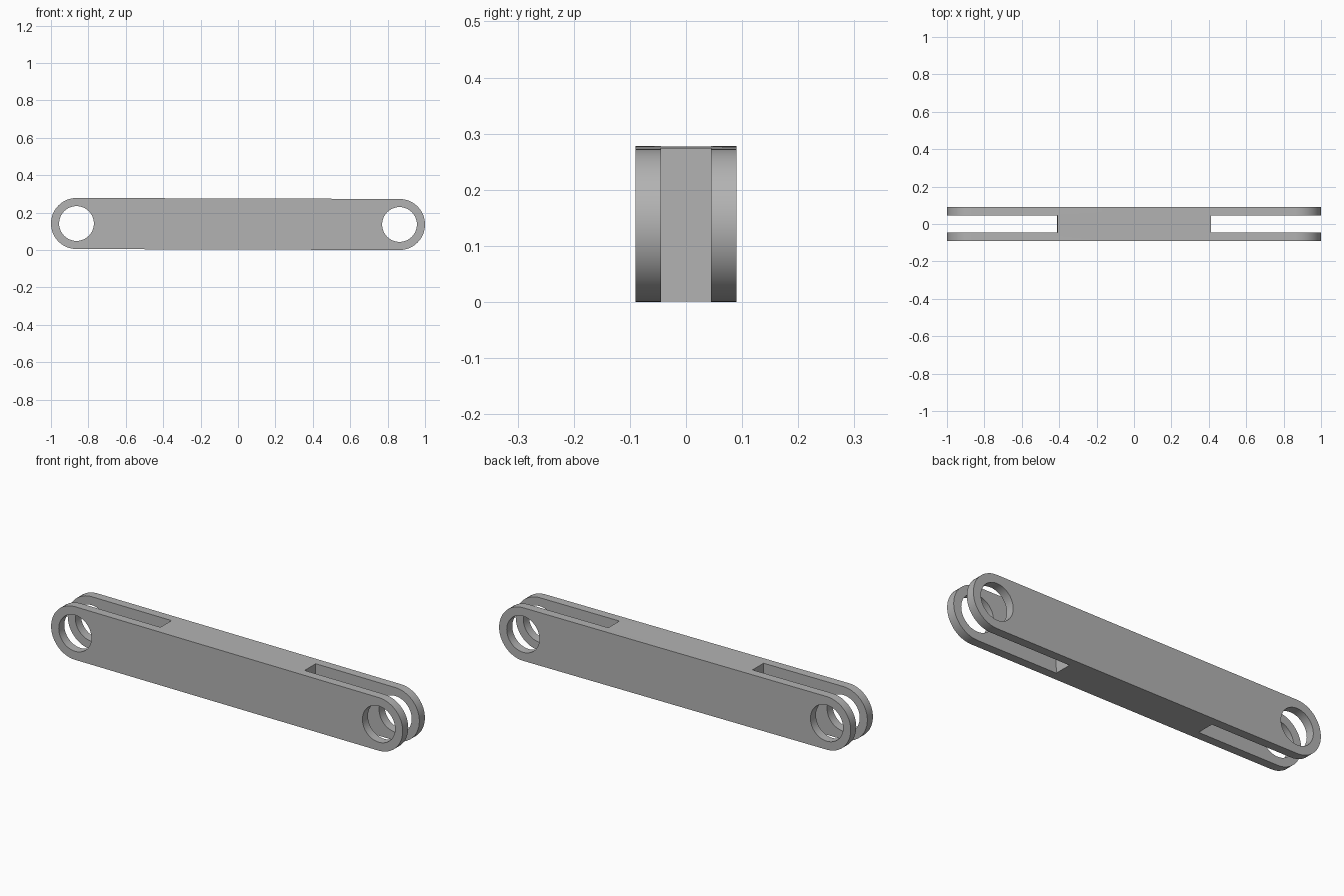
import bpy
import bmesh
import math

cube = bpy.data.objects.get("Cube")
if cube:
    bpy.data.objects.remove(cube, do_unlink=True)

RADIUS = 0.1365      # rounded end radius
PIVOT = 0.8635       # hole centre distance from the middle
HOLE = 0.093
HALF_WIDTH = 0.09
HALF_SLOT = 0.045
SLOT_START = 0.41
CENTRE_Z = 0.139
SEGMENTS = 48

grey = bpy.data.materials.new("grey metal")
grey.use_nodes = True
grey.diffuse_color = (0.45, 0.45, 0.45, 1)
grey.node_tree.nodes["Principled BSDF"].inputs["Base Color"].default_value = grey.diffuse_color


def arc(cx, radius, start, sweep, steps):
    return [(cx + radius * math.cos(start + sweep * i / steps),
             radius * math.sin(start + sweep * i / steps)) for i in range(steps + 1)]


def prism(name, outline, half_depth):
    """Extrude an x-z outline along y, centred on y = 0."""
    bm = bmesh.new()
    face = bm.faces.new([bm.verts.new((x, -half_depth, z)) for x, z in outline])
    side = bmesh.ops.extrude_face_region(bm, geom=[face])["geom"]
    moved = [v for v in side if isinstance(v, bmesh.types.BMVert)]
    bmesh.ops.translate(bm, verts=moved, vec=(0, 2 * half_depth, 0))
    bmesh.ops.recalc_face_normals(bm, faces=bm.faces)
    mesh = bpy.data.meshes.new(name)
    bm.to_mesh(mesh)
    bm.free()
    mesh.materials.append(grey)
    obj = bpy.data.objects.new(name, mesh)
    bpy.context.collection.objects.link(obj)
    return obj


# Round-ended link bar
outline = (arc(PIVOT, RADIUS, -math.pi / 2, math.pi, SEGMENTS // 2)
           + arc(-PIVOT, RADIUS, math.pi / 2, math.pi, SEGMENTS // 2))
link = prism("link_bar", outline, HALF_WIDTH)

# Fork slots and pivot holes at both ends
cutters = []
for side, label in ((1, "left"), (-1, "right")):
    slot = [(side * x, z) for x, z in ((SLOT_START, -0.5), (1.5, -0.5), (1.5, 0.5), (SLOT_START, 0.5))]
    cutters.append(prism(label + "_slot_cutter", slot, HALF_SLOT))
    circle = arc(side * PIVOT, HOLE, 0, 2 * math.pi, SEGMENTS)[:-1]
    cutters.append(prism(label + "_hole_cutter", circle, 0.3))

for cutter in cutters:
    cut = link.modifiers.new(cutter.name, 'BOOLEAN')
    cut.operation = 'DIFFERENCE'
    cut.solver = 'EXACT'
    cut.object = cutter

# Apply the cuts, then remove the cutters
bpy.context.view_layer.update()
bpy.ops.object.select_all(action='DESELECT')
link.select_set(True)
bpy.context.view_layer.objects.active = link
for cutter in cutters:
    bpy.ops.object.modifier_apply(modifier=cutter.name)
for cutter in cutters:
    bpy.data.objects.remove(cutter, do_unlink=True)

# Smooth round ends with sharp edges
bpy.ops.object.shade_smooth_by_angle(angle=math.radians(30))

# The bar rests with a very slight tilt
link.location = (0, 0, CENTRE_Z)
link.rotation_euler = (0, 0.003, 0)
